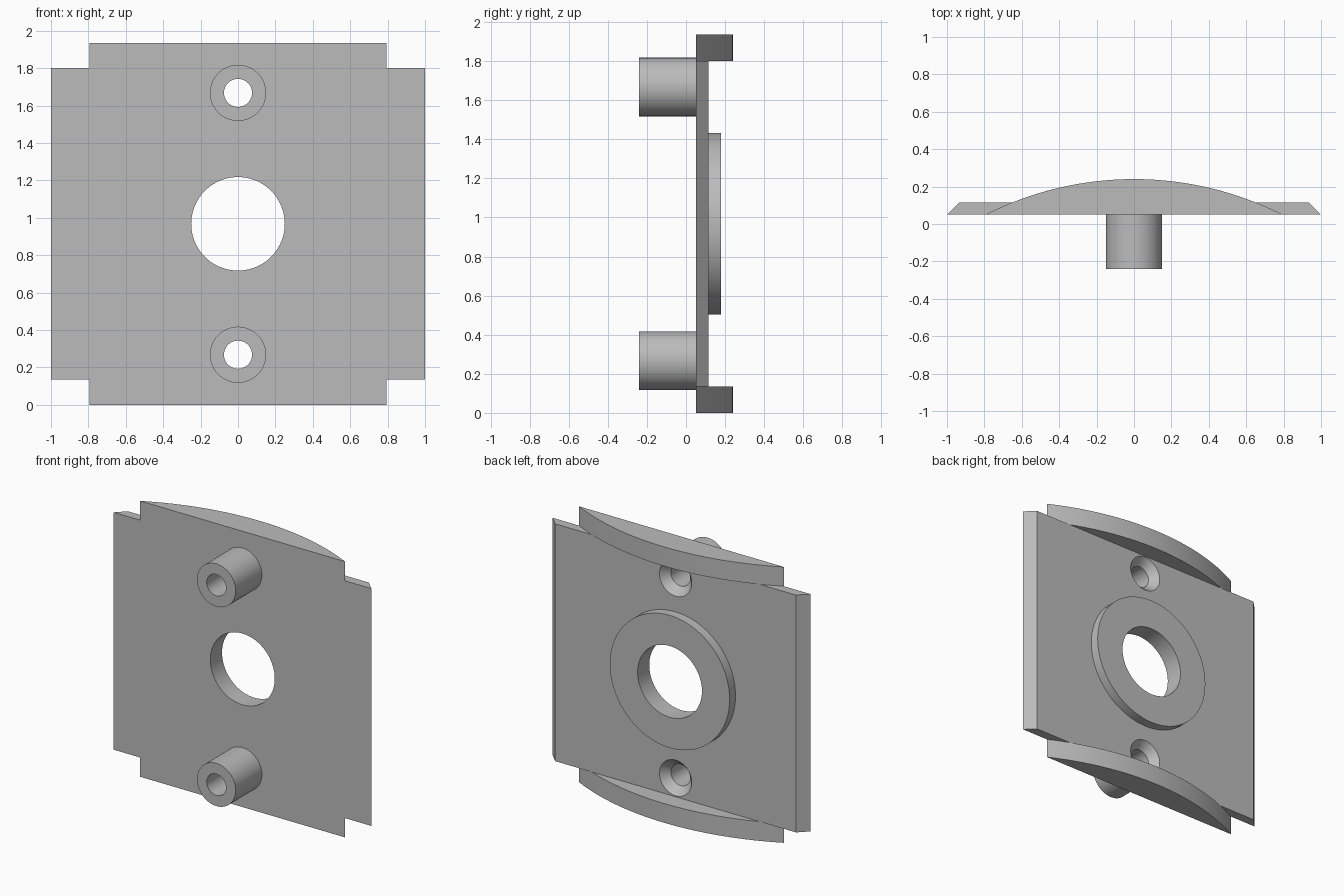
import bpy
import bmesh
from math import asin, cos, sin, tau
from mathutils import Matrix, Vector

default = bpy.data.objects.get("Cube")
if default:
    bpy.data.objects.remove(default)

grey = bpy.data.materials.new("plain grey")
grey.use_nodes = True
colour = (0.5, 0.5, 0.5, 1)
grey.diffuse_color = colour
grey.node_tree.nodes["Principled BSDF"].inputs["Base Color"].default_value = colour

FRONT, BACK, RING_BACK = 0.05, 0.115, 0.18
LOW, HIGH, TOP = 0.135, 1.80, 1.935
MID = TOP / 2
SCREW_HEIGHTS = {"lower": MID - 0.7, "upper": MID + 0.7}
HOLE, BORE = 0.25, 0.075


def finish(bm, name):
    bmesh.ops.remove_doubles(bm, verts=bm.verts, dist=1e-5)
    bmesh.ops.recalc_face_normals(bm, faces=bm.faces)
    mesh = bpy.data.meshes.new(name)
    bm.to_mesh(mesh)
    bm.free()
    mesh.materials.append(grey)
    obj = bpy.data.objects.new(name, mesh)
    bpy.context.collection.objects.link(obj)
    return obj


def smooth(obj):
    bpy.ops.object.select_all(action="DESELECT")
    obj.select_set(True)
    bpy.context.view_layer.objects.active = obj
    bpy.ops.object.shade_smooth_by_angle()


def prism(name, outline, z0, z1):
    """Extrude an (x, y) outline upward."""
    bm = bmesh.new()
    face = bm.faces.new([bm.verts.new((x, y, z0)) for x, y in outline])
    up = bmesh.ops.extrude_face_region(bm, geom=[face])["geom"]
    bmesh.ops.translate(bm, vec=(0, 0, z1 - z0),
                        verts=[v for v in up if isinstance(v, bmesh.types.BMVert)])
    return finish(bm, name)


def lathe(name, profile, z, closed):
    """Turn a (radius, y) profile round a front-to-back axis at height z."""
    bm = bmesh.new()
    verts = [bm.verts.new((r, y, z)) for r, y in profile]
    pairs = list(zip(verts, verts[1:]))
    if closed:
        pairs.append((verts[-1], verts[0]))
    edges = [bm.edges.new(p) for p in pairs]
    bmesh.ops.spin(bm, geom=verts + edges, cent=(0, 0, z), axis=(0, 1, 0),
                   angle=tau, steps=72, use_duplicate=False)
    return finish(bm, name)


def tube(name, outer, inner, y0, y1, z):
    obj = lathe(name, [(inner, y0), (outer, y0), (outer, y1), (inner, y1)], z, True)
    smooth(obj)
    return obj


# Main plate with bevelled sides
plate = prism("plate", [(-1, FRONT), (1, FRONT), (0.935, BACK), (-0.935, BACK)], LOW, HIGH)

# Centre hole and countersunk screw holes
cutters = [lathe("centre_hole_cutter", [(0, 0), (HOLE, 0), (HOLE, 0.2), (0, 0.2)], MID, False)]
for side, z in SCREW_HEIGHTS.items():
    sink = [(0, 0), (BORE, 0), (BORE, BACK - 0.055), (0.125, BACK), (0.125, 0.2), (0, 0.2)]
    cutters.append(lathe(side + "_screw_hole_cutter", sink, z, False))
bpy.context.view_layer.objects.active = plate
for cutter in cutters:
    cut = plate.modifiers.new(cutter.name, "BOOLEAN")
    cut.operation = "DIFFERENCE"
    cut.solver = "EXACT"
    cut.object = cutter
    bpy.ops.object.modifier_apply(modifier=cut.name)
    bpy.data.objects.remove(cutter)
smooth(plate)

# Raised ring on the back and hollow bosses on the front
tube("back_ring", 0.465, HOLE, BACK, RING_BACK, MID)
for side, z in SCREW_HEIGHTS.items():
    tube(side + "_boss", 0.15, BORE, -0.24, FRONT, z)

# Bowed rails along the bottom and top
half, rise = 0.795, 0.19
radius = (half ** 2 + rise ** 2) / (2 * rise)
sweep = asin(half / radius)
steps = 32
arc = []
for i in range(steps + 1):
    a = sweep * (1 - 2 * i / steps)
    arc.append((radius * sin(a), FRONT + rise - radius + radius * cos(a)))
for name, z0, z1 in (("bottom_rail", 0, LOW), ("top_rail", HIGH, TOP)):
    smooth(prism(name, arc, z0, z1))
